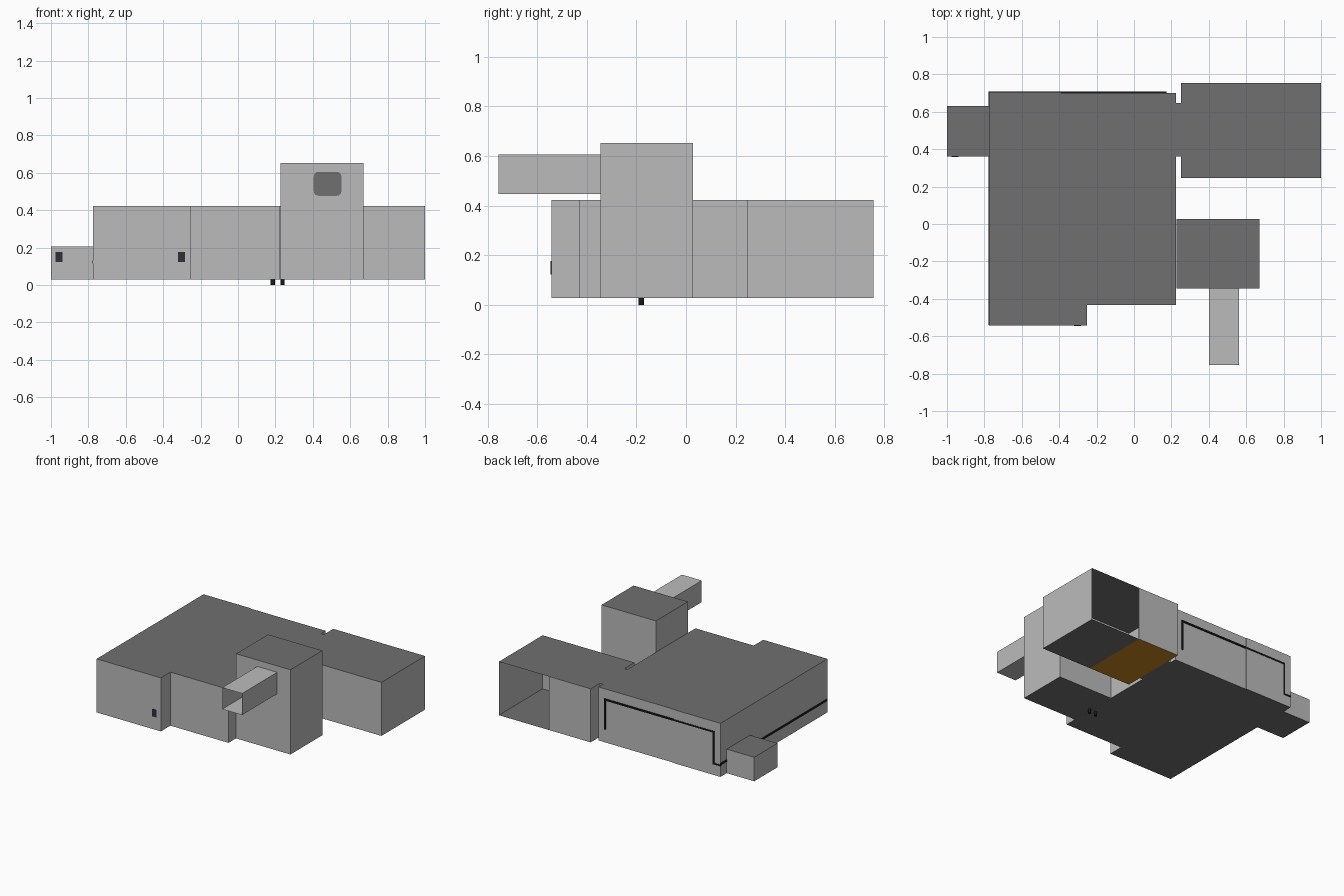
import bpy, bmesh, math

if "Cube" in bpy.data.objects:
    bpy.data.objects.remove(bpy.data.objects["Cube"])


def mat(name, col):
    m = bpy.data.materials.new(name)
    m.diffuse_color = (*col, 1)
    m.use_nodes = True
    m.node_tree.nodes["Principled BSDF"].inputs["Base Color"].default_value = m.diffuse_color
    return m


WALL = mat("wall_light_grey", (0.50, 0.50, 0.50))
SLAB = mat("slab_dark_grey", (0.16, 0.16, 0.16))
WOOD = mat("wood_orange_brown", (0.56, 0.24, 0.016))
BLACK = mat("trim_black", (0.01, 0.01, 0.01))
VENT = mat("socket_dark_blue_grey", (0.03, 0.03, 0.045))


def finish(name, bm, mats):
    me = bpy.data.meshes.new(name)
    bm.to_mesh(me)
    bm.free()
    for m in mats:
        me.materials.append(m)
    ob = bpy.data.objects.new(name, me)
    bpy.context.collection.objects.link(ob)
    return ob


def prism(name, pts, z0, z1, mats, drop=None):
    """Extrude a floor plan; level faces use the second material, drop() removes open sides."""
    bm = bmesh.new()
    f = bm.faces.new([bm.verts.new((x, y, z0)) for x, y in pts])
    ext = bmesh.ops.extrude_face_region(bm, geom=[f], use_keep_orig=True)
    for v in ext["geom"]:
        if isinstance(v, bmesh.types.BMVert):
            v.co.z = z1
    bmesh.ops.recalc_face_normals(bm, faces=bm.faces)
    bm.normal_update()
    for f in bm.faces:
        f.material_index = len(mats) - 1 if abs(f.normal.z) > 0.5 else 0
    if drop:
        gone = [f for f in bm.faces if drop(f)]
        bmesh.ops.delete(bm, geom=gone, context='FACES_ONLY')
    return finish(name, bm, mats)


def box(name, x0, x1, y0, y1, z0, z1, mats, drop=None):
    return prism(name, [(x0, y0), (x1, y0), (x1, y1), (x0, y1)], z0, z1, mats, drop)


Z0, Z1 = 0.028, 0.423
HOUSE = [WALL, SLAB]

# Main block with stepped front and a very slight step at the back
prism("main_block", [(-0.775, -0.543), (-0.25, -0.543), (-0.25, -0.432), (0.225, -0.432),
                     (0.225, 0.70), (-0.39, 0.70), (-0.39, 0.705), (-0.775, 0.705)], Z0, Z1, HOUSE)

# Low annex on the left, tower on the right
box("left_annex", -1.0, -0.775, 0.36, 0.632, Z0, 0.205, HOUSE, lambda f: f.normal.x > 0.5)
box("tower", 0.226, 0.67, -0.345, 0.028, Z0, 0.653, HOUSE)

# Passage between the main block and the wing
box("passage", 0.225, 0.25, 0.36, 0.648, Z0, Z1, HOUSE, lambda f: abs(f.normal.x) > 0.5)

# Hollow wing: open at the back, half closed by a panel, two floor colours
SPLIT = 0.59
box("wing_shell", 0.25, 1.0, 0.245, 0.755, Z0, Z1, HOUSE,
    lambda f: f.normal.y > 0.5 or f.normal.z < -0.5)
box("wing_back_panel", 0.25, SPLIT, 0.751, 0.755, Z0, Z1, [WALL])
box("wing_floor", SPLIT, 1.0, 0.245, 0.755, Z0, Z1, HOUSE, lambda f: f.normal.z > -0.5)
box("wing_wood_floor", 0.25, SPLIT, 0.245, 0.755, Z0, Z1, [WALL, WOOD],
    lambda f: f.normal.z > -0.5)

# Duct on the tower front, open at the outer end
box("duct", 0.40, 0.562, -0.755, -0.345, 0.447, 0.606, [WALL],
    lambda f: abs(f.normal.y) > 0.5)

# Rounded dark opening at the inner end of the duct
bm = bmesh.new()
cx, cz, hx, hz, r = 0.479, 0.541, 0.074, 0.064, 0.025
ring = []
for q, (sx, sz) in enumerate([(1, 1), (-1, 1), (-1, -1), (1, -1)]):
    for i in range(5):
        a = math.radians(90 * q + 22.5 * i)
        ring.append(bm.verts.new((cx + sx * (hx - r) + r * math.cos(a), -0.348,
                                  cz + sz * (hz - r) + r * math.sin(a))))
bm.faces.new(ring)
finish("duct_opening", bm, [SLAB])

# Dark sockets on the front walls
for i, (x, y) in enumerate([(-0.957, 0.36), (-0.302, -0.543)]):
    box(f"socket_{i + 1}", x - 0.018, x + 0.018, y - 0.003, y + 0.002, 0.122, 0.176, [VENT])

# Thin black trim along the left wall and around the back wall panel
T = 0.008
box("trim_left", -0.778, -0.774, -0.541, 0.707, 0.122 - T, 0.122 + T, [BLACK])
for n, x0, x1, z0, z1 in [("corner", -0.778, -0.718, 0.106, 0.118),
                          ("side_a", -0.725, -0.712, 0.106, 0.352),
                          ("top", -0.725, 0.174, 0.340, 0.352),
                          ("side_b", 0.162, 0.174, 0.126, 0.352)]:
    box(f"trim_back_{n}", x0, x1, 0.699, 0.7075, z0, z1, [BLACK])

# Two small pipe stubs under the floor
for i, x in enumerate((0.186, 0.238)):
    bm = bmesh.new()
    bmesh.ops.create_cone(bm, cap_ends=True, segments=12, radius1=0.011, radius2=0.011, depth=0.032)
    bmesh.ops.translate(bm, verts=bm.verts, vec=(x, -0.18, 0.016))
    finish(f"pipe_stub_{i + 1}", bm, [BLACK])
